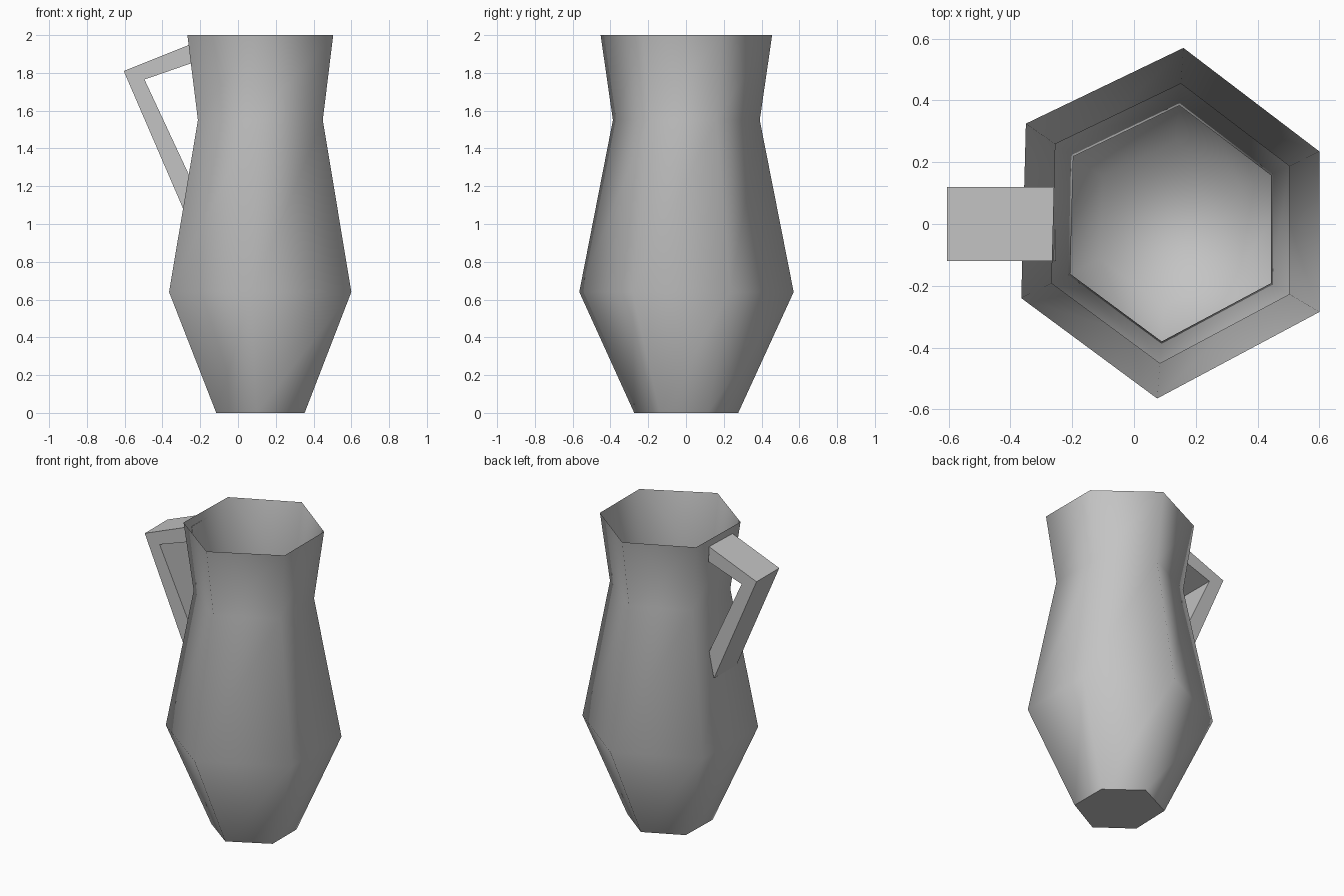
import bpy
import bmesh

cube = bpy.data.objects.get("Cube")
if cube:
    bpy.data.objects.remove(cube, do_unlink=True)

grey = bpy.data.materials.new("plain_grey")
grey.use_nodes = True
colour = (0.55, 0.55, 0.55, 1)
grey.diffuse_color = colour
grey.node_tree.nodes["Principled BSDF"].inputs["Base Color"].default_value = colour

CENTRE_X = 0.12
# Slightly uneven six-sided cross-section, anticlockwise
SECTION = [(0.48, -0.285), (0.48, 0.235), (0.04, 0.57),
           (-0.47, 0.325), (-0.485, -0.24), (-0.045, -0.565)]
# Height and scale of the section at each ring
PROFILE = [(0, 0.485), (0.64, 1), (1.55, 0.685), (2, 0.8)]


def finish(bm, name):
    mesh = bpy.data.meshes.new(name)
    bm.to_mesh(mesh)
    bm.free()
    mesh.materials.append(grey)
    obj = bpy.data.objects.new(name, mesh)
    bpy.context.collection.objects.link(obj)
    return obj


def shell(name, inset=0.0, floor=0.0, inside=False):
    """Loft the section along the profile and close the bottom."""
    bm = bmesh.new()
    rings = []
    for z, scale in PROFILE:
        s = scale - (inset if z < 2 else 0)
        rings.append([bm.verts.new((CENTRE_X + x * s, y * s, max(z, floor)))
                      for x, y in SECTION])
    count = len(SECTION)
    for low, high in zip(rings, rings[1:]):
        for i in range(count):
            j = (i + 1) % count
            bm.faces.new((low[i], low[j], high[j], high[i]))
    base = bm.faces.new(rings[0][::-1])
    for face in bm.faces:
        face.smooth = True
    if inside:
        bmesh.ops.reverse_faces(bm, faces=bm.faces[:])
    else:
        # Crisp flat foot on the outside
        base.smooth = False
        for edge in base.edges:
            edge.smooth = False
    return finish(bm, name)


shell("jug_body")
shell("jug_lining", inset=0.012, floor=0.01, inside=True)

# Angular handle: a bent flat bar, extruded across its width
OUTER = [(-0.255, 1.95), (-0.605, 1.81), (-0.29, 1.08)]
INNER = [(-0.25, 1.85), (-0.495, 1.765), (-0.255, 1.25)]
bm = bmesh.new()
outline = [[bm.verts.new((x, y, z)) for y in (-0.12, 0.12)]
           for x, z in OUTER + INNER[::-1]]
for i, (front, back) in enumerate(outline):
    next_front, next_back = outline[(i + 1) % len(outline)]
    bm.faces.new((front, back, next_back, next_front))
for side in (0, 1):
    edge = [pair[side] for pair in outline]
    bm.faces.new((edge[0], edge[1], edge[4], edge[5]))
    bm.faces.new((edge[1], edge[2], edge[3], edge[4]))
bmesh.ops.recalc_face_normals(bm, faces=bm.faces[:])
finish(bm, "handle")
